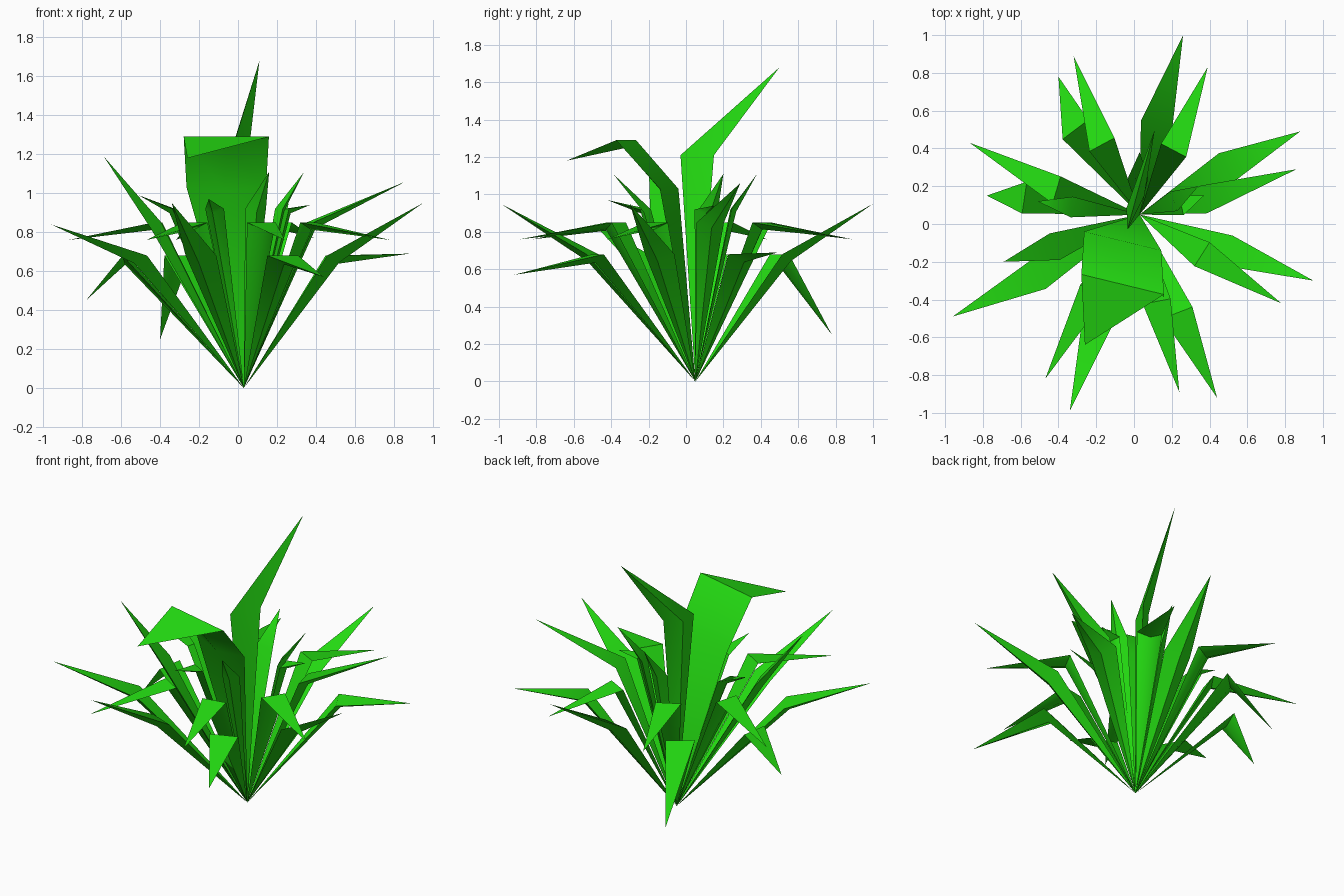
import bpy
from mathutils import Vector

if "Cube" in bpy.data.objects:
    bpy.data.objects.remove(bpy.data.objects["Cube"], do_unlink=True)

# One flat leaf colour
green = bpy.data.materials.new("leaf_green")
green.use_nodes = True
color = (0.018, 0.74, 0.006, 1)
green.diffuse_color = color
shader = green.node_tree.nodes["Principled BSDF"]
shader.inputs["Base Color"].default_value = color
shader.inputs["Roughness"].default_value = 0.7

ROOT = Vector((0.03, 0.05, 0))
UP = Vector((0, 0, 1))


def make_leaf(name, bends, tip, keel=0.28):
    """Keeled blade: root point, a triangular section at each bend, tip point.
    bends is a list of (centre, width)."""
    path = [ROOT] + [Vector(centre) for centre, width in bends] + [Vector(tip)]
    outward = path[-2] - ROOT
    outward.z = 0
    outward.normalize()
    side = UP.cross(outward)

    verts = [ROOT]
    for i, (centre, width) in enumerate(bends, start=1):
        along = (path[i] - path[i - 1]).normalized() + (path[i + 1] - path[i]).normalized()
        normal = along.cross(side).normalized()
        verts += [path[i] - side * width / 2,
                  path[i] + side * width / 2,
                  path[i] - normal * min(width * keel, 0.06)]
    verts.append(path[-1])

    last = len(verts) - 1
    faces = []
    for a in range(3):
        b = (a + 1) % 3
        faces.append((0, 1 + b, 1 + a))
        for r in range(len(bends) - 1):
            low, high = 1 + 3 * r, 4 + 3 * r
            faces.append((low + a, low + b, high + b, high + a))
        faces.append((last - 3 + a, last - 3 + b, last))

    mesh = bpy.data.meshes.new(name)
    mesh.from_pydata(verts, [], faces)
    mesh.materials.append(green)
    leaf = bpy.data.objects.new(name, mesh)
    bpy.context.collection.objects.link(leaf)
    bpy.ops.object.select_all(action="DESELECT")
    leaf.select_set(True)
    bpy.context.view_layer.objects.active = leaf
    bpy.ops.object.shade_smooth_by_angle(angle=0.9)


def make_ring(name, height, width, leaves):
    """Leaves sharing a bend height: bend x, bend y, tip x, tip y, tip z."""
    for i, (bx, by, *tip) in enumerate(leaves, start=1):
        make_leaf(f"{name}_{i}", [((bx, by, height), width)], tip)


# Outer leaves, bending low
make_ring("outer_leaf", 0.68, 0.17, [
    (0.12, 0.53, 0.26, 1.0, 0.95),
    (-0.31, 0.5, -0.4, 0.78, 0.25),
    (-0.58, 0.14, -0.78, 0.15, 0.45),
    (-0.51, -0.27, -0.96, -0.49, 0.84),
    (-0.19, -0.5, -0.34, -0.99, 0.95),
    (0.23, -0.47, 0.44, -0.92, 0.57),
    (0.49, -0.14, 0.95, -0.3, 0.95),
    (0.49, 0.3, 0.88, 0.49, 0.69),
])

# Middle leaves, bending higher
make_ring("middle_leaf", 0.85, 0.15, [
    (0.21, 0.39, 0.39, 0.83, 0.77),
    (-0.17, 0.42, -0.32, 0.89, 0.76),
    (-0.41, 0.18, -0.87, 0.43, 0.76),
    (-0.42, -0.12, -0.69, -0.2, 1.19),
    (-0.22, -0.36, -0.47, -0.82, 0.76),
    (0.12, -0.41, 0.24, -0.89, 0.76),
    (0.36, -0.16, 0.78, -0.42, 0.76),
    (0.37, 0.13, 0.86, 0.29, 1.06),
])

# Short inner leaves
make_ring("inner_leaf", 0.92, 0.11, [
    (-0.33, 0.09, -0.51, 0.12, 0.99),
    (0.21, 0.12, 0.34, 0.2, 1.11),
    (0.02, 0.24, 0.03, 0.38, 1.11),
    (0.09, -0.2, 0.16, -0.39, 1.11),
    (-0.12, -0.22, -0.15, -0.42, 0.97),
    (0.25, 0.1, 0.37, 0.15, 0.94),
])

# Tall spear leaf and broad drooping leaf
make_leaf("tall_leaf", [((0.01, 0.06, 1.21), 0.2)], (0.11, 0.5, 1.68))
make_leaf("broad_leaf",
          [((-0.06, -0.09, 1.03), 0.42), ((-0.06, -0.32, 1.29), 0.45)],
          (-0.26, -0.64, 1.18), keel=0.1)
